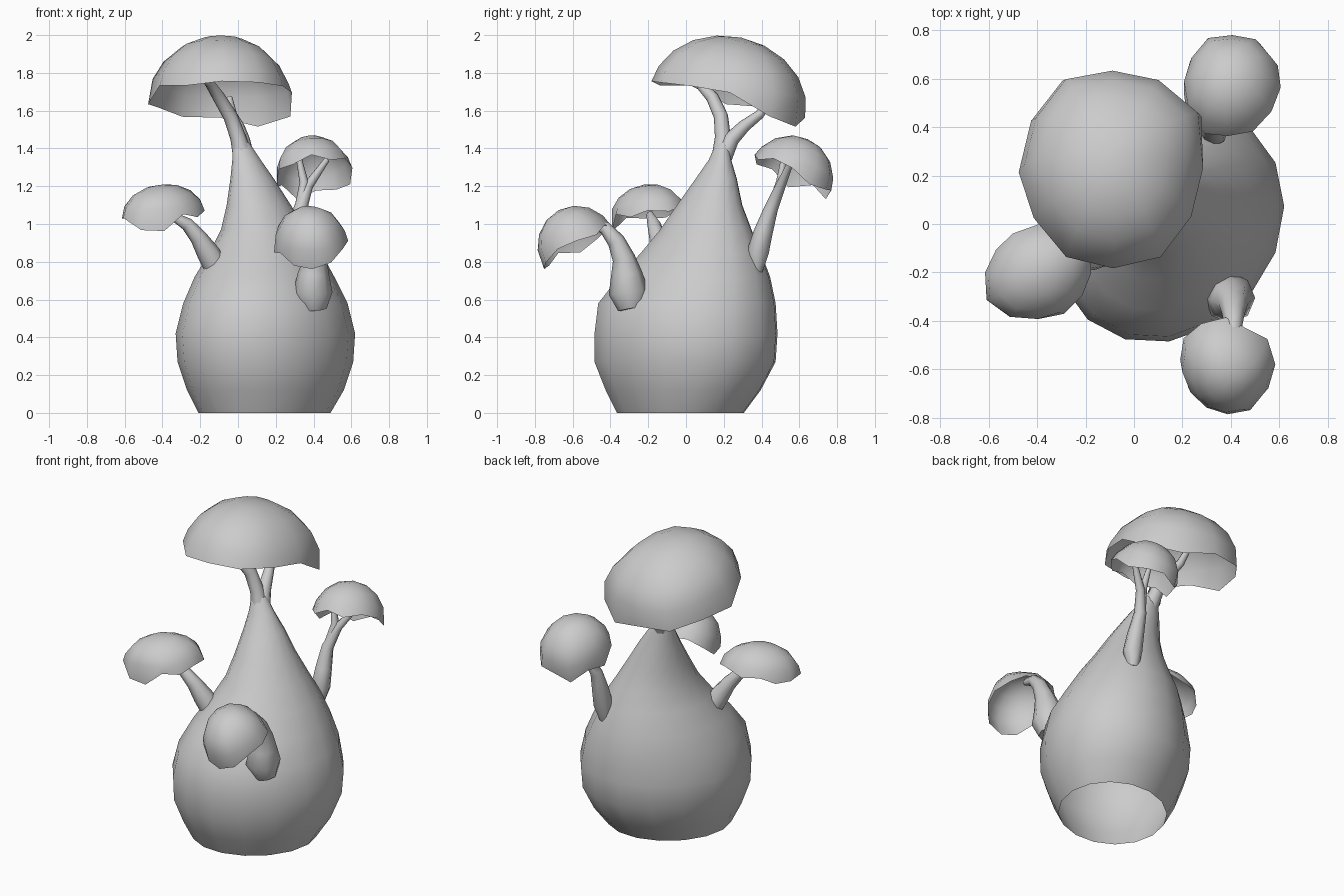
import bpy, bmesh, math
from mathutils import Vector, Euler

cube = bpy.data.objects.get("Cube")
if cube:
    bpy.data.objects.remove(cube, do_unlink=True)

grey = bpy.data.materials.new("plain grey")
grey.use_nodes = True
COLOUR = (0.6, 0.6, 0.6, 1)
grey.diffuse_color = COLOUR
grey.node_tree.nodes["Principled BSDF"].inputs["Base Color"].default_value = COLOUR


def finish(name, bm, angle):
    """Turn a bmesh into a smooth-shaded object with the grey material."""
    mesh = bpy.data.meshes.new(name)
    bm.to_mesh(mesh)
    bm.free()
    mesh.materials.append(grey)
    obj = bpy.data.objects.new(name, mesh)
    bpy.context.collection.objects.link(obj)
    bpy.ops.object.select_all(action='DESELECT')
    obj.select_set(True)
    bpy.context.view_layer.objects.active = obj
    bpy.ops.object.shade_smooth_by_angle(angle=math.radians(angle))


def bridge(bm, a, b):
    """Join two rings of equal size with quads."""
    n = len(a)
    for i in range(n):
        j = (i + 1) % n
        bm.faces.new((a[i], a[j], b[j], b[i]))


def trunk(name, rings, skew, sides=16):
    """Open-bottomed loft of skewed ellipses: (z, x_min, x_max, y_min, y_max)."""
    bm = bmesh.new()
    loops = []
    for z, x0, x1, y0, y1 in rings:
        loops.append([bm.verts.new(((x0 + x1) / 2 + (x1 - x0) / 2 * math.cos(t),
                                    (y0 + y1) / 2 + (y1 - y0) / 2 * math.sin(t + skew), z))
                      for t in (2 * math.pi * i / sides for i in range(sides))])
    for a, b in zip(loops, loops[1:]):
        bridge(bm, a, b)
    bm.faces.new(loops[-1])
    finish(name, bm, 50)


def branch(name, path, sides=8):
    """Tapering tube along points given as (x, y, z, radius)."""
    bm = bmesh.new()
    pts = [Vector(p[:3]) for p in path]
    loops = []
    for i, p in enumerate(pts):
        way = pts[min(i + 1, len(pts) - 1)] - pts[max(i - 1, 0)]
        turn = Vector((0, 0, 1)).rotation_difference(way.normalized())
        r = path[i][3]
        loops.append([bm.verts.new(p + turn @ Vector((r * math.cos(t), r * math.sin(t), 0)))
                      for t in (2 * math.pi * k / sides for k in range(sides))])
    for a, b in zip(loops, loops[1:]):
        bridge(bm, a, b)
    bm.faces.new(loops[0][::-1])
    bm.faces.new(loops[-1])
    finish(name, bm, 60)


def canopy(name, centre, size, tilt, jag, reach, steps=4):
    """Open tilted dome; jag lists rim offsets, reach the spread in each direction."""
    bm = bmesh.new()
    turn = Euler((math.radians(tilt[0]), math.radians(tilt[1]), 0)).to_matrix()
    n = len(jag)

    def vert(a, k):
        t = 2 * math.pi * k / n
        drop = jag[k] if a > math.pi / 2 - 0.01 else 0
        p = Vector((size[0] * reach[k] * math.sin(a) * math.cos(t),
                    size[1] * reach[k] * math.sin(a) * math.sin(t),
                    size[2] * math.cos(a) + drop))
        return bm.verts.new(Vector(centre) + turn @ p)

    top = vert(0, 0)
    loops = [[vert(math.pi / 2 * s / steps, k) for k in range(n)]
             for s in range(1, steps + 1)]
    for k in range(n):
        bm.faces.new((top, loops[0][k], loops[0][(k + 1) % n]))
    for a, b in zip(loops, loops[1:]):
        bridge(bm, b, a)
    finish(name, bm, 60)


# Swollen trunk
trunk("bottle_trunk", [
    (0.00, -0.21, 0.49, -0.37, 0.31),
    (0.12, -0.27, 0.56, -0.43, 0.40),
    (0.27, -0.32, 0.61, -0.49, 0.48),
    (0.42, -0.33, 0.62, -0.49, 0.49),
    (0.58, -0.29, 0.58, -0.47, 0.48),
    (0.72, -0.23, 0.51, -0.36, 0.45),
    (0.85, -0.15, 0.44, -0.24, 0.40),
    (0.97, -0.09, 0.36, -0.14, 0.35),
    (1.10, -0.06, 0.28, -0.05, 0.30),
    (1.24, -0.04, 0.19, 0.05, 0.27),
    (1.34, -0.03, 0.12, 0.12, 0.24),
    (1.43, -0.03, 0.06, 0.16, 0.23)], 0.15)

# Branches
branch("top_front_branch", [
    (0.02, 0.19, 1.38, 0.05), (0.0, 0.195, 1.46, 0.042), (-0.04, 0.185, 1.57, 0.038),
    (-0.10, 0.14, 1.67, 0.034), (-0.15, 0.07, 1.745, 0.026), (-0.20, -0.03, 1.785, 0.015)])
branch("top_back_branch", [
    (0.04, 0.19, 1.34, 0.05), (0.02, 0.24, 1.45, 0.042), (0.0, 0.31, 1.52, 0.033),
    (-0.03, 0.39, 1.58, 0.025), (-0.045, 0.46, 1.67, 0.015)])
branch("right_branch", [
    (-0.12, -0.11, 0.78, 0.065), (-0.16, -0.13, 0.85, 0.06), (-0.21, -0.15, 0.93, 0.045),
    (-0.27, -0.17, 1.0, 0.035), (-0.36, -0.19, 1.05, 0.02)])
branch("front_left_branch", [
    (0.40, -0.29, 0.55, 0.07), (0.395, -0.305, 0.64, 0.105), (0.40, -0.315, 0.74, 0.082),
    (0.41, -0.33, 0.82, 0.06), (0.41, -0.37, 0.91, 0.047), (0.41, -0.43, 0.98, 0.035),
    (0.40, -0.52, 1.01, 0.018)])
branch("back_left_branch", [
    (0.32, 0.37, 0.75, 0.035), (0.33, 0.38, 0.85, 0.058), (0.33, 0.41, 0.96, 0.05),
    (0.33, 0.45, 1.08, 0.037), (0.37, 0.50, 1.20, 0.027), (0.47, 0.56, 1.34, 0.015)])
branch("back_left_twig", [
    (0.33, 0.46, 1.10, 0.028), (0.35, 0.50, 1.22, 0.024), (0.32, 0.52, 1.36, 0.014)])

# Leaf canopies
canopy("top_canopy", (-0.09, 0.22, 1.65), (0.385, 0.42, 0.345), (-12, 2),
       [0.06, -0.02, -0.05, 0.0, -0.01, 0.0, -0.03, 0.03, 0.0, 0.02, 0.03, 0.05],
       [0.97, 1.11, 1.04, 1.0, 1.05, 1.0, 1.0, 0.98, 1.0, 0.99, 1.02, 0.97], 5)
canopy("right_canopy", (-0.395, -0.2, 1.04), (0.22, 0.2, 0.17), (8, -3),
       [0.02, 0.0, 0.03, 0.0, 0.02, -0.01, 0.0, 0.02, -0.04, -0.05, 0.03, 0.0],
       [1.0, 1.13, 1.12, 1.0, 0.95, 0.92, 1.0, 1.12, 1.1, 1.0, 0.97, 0.95])
canopy("front_left_canopy", (0.385, -0.57, 0.88), (0.2, 0.22, 0.22), (28, -4),
       [0.02, 0.0, 0.03, 0.0, 0.02, 0.0, -0.02, 0.03, -0.01, -0.02, 0.0, 0.03],
       [1.0, 0.98, 0.9, 0.95, 1.0, 1.02, 0.98, 0.94, 0.95, 0.98, 1.02, 0.97])
canopy("back_left_canopy", (0.405, 0.555, 1.25), (0.205, 0.23, 0.22), (-24, -8),
       [0.02, -0.02, 0.0, 0.02, -0.02, 0.03, -0.03, 0.02, 0.0, 0.03, 0.0, 0.03],
       [1.0, 1.02, 1.03, 0.98, 1.06, 1.0, 1.0, 1.02, 1.0, 0.97, 0.95, 0.98])
